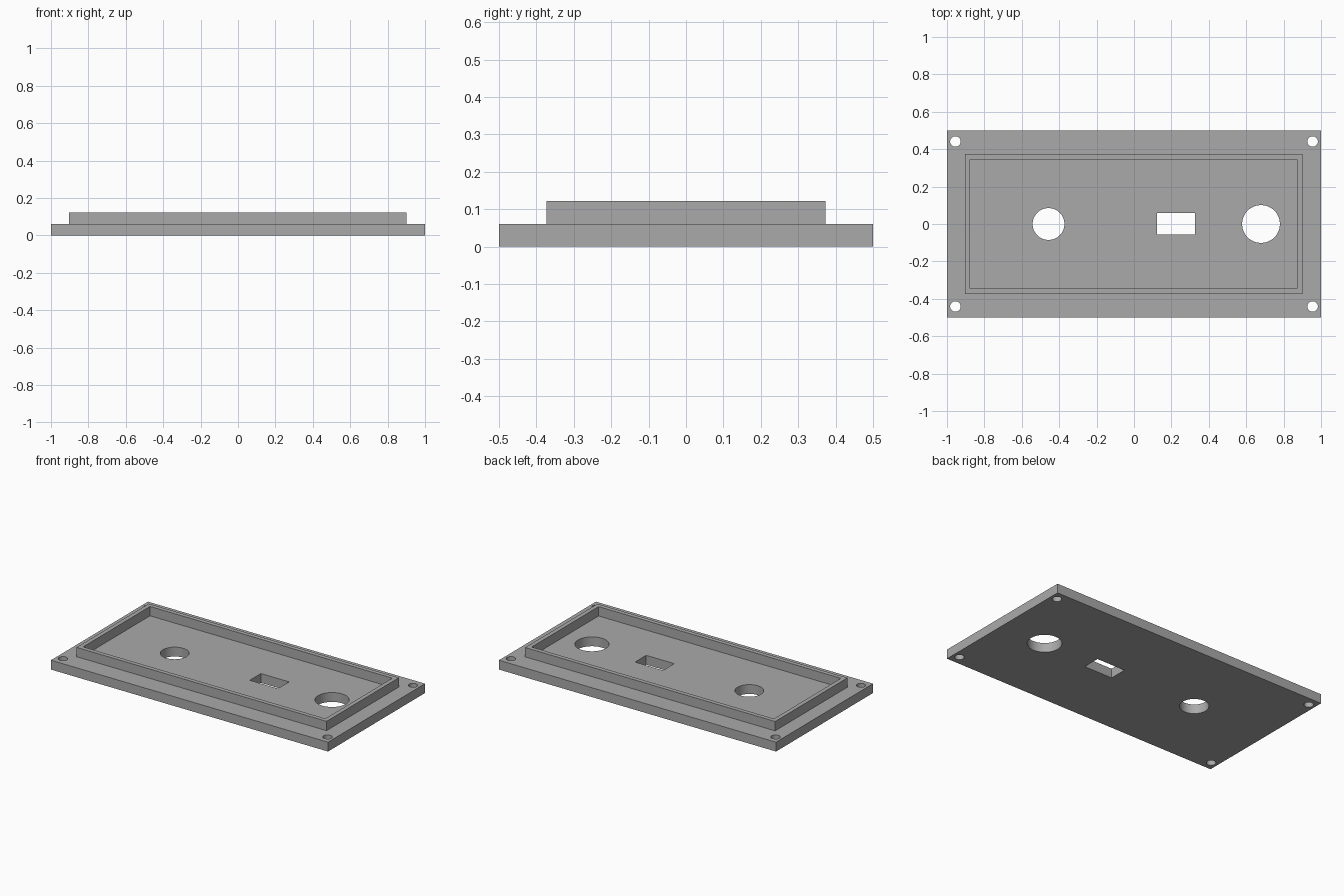
import bpy
import math

if "Cube" in bpy.data.objects:
    bpy.data.objects.remove(bpy.data.objects["Cube"], do_unlink=True)

PLATE_TOP = 0.061
RIM_TOP = 0.122

grey = bpy.data.materials.new("plain_grey")
grey.use_nodes = True
colour = (0.40, 0.40, 0.40, 1)
grey.diffuse_color = colour
grey.node_tree.nodes["Principled BSDF"].inputs["Base Color"].default_value = colour


def box(name, size_x, size_y, z0, z1, x=0, y=0):
    bpy.ops.mesh.primitive_cube_add(size=1, location=(x, y, (z0 + z1) / 2))
    ob = bpy.context.object
    ob.name = name
    ob.scale = (size_x, size_y, z1 - z0)
    bpy.ops.object.transform_apply(location=False, rotation=False, scale=True)
    ob.data.materials.append(grey)
    return ob


def drill(name, radius, x, y=0):
    bpy.ops.mesh.primitive_cylinder_add(vertices=64, radius=radius, depth=0.5, location=(x, y, 0))
    ob = bpy.context.object
    ob.name = name
    ob.data.materials.append(grey)
    return ob


def cut(target, cutters):
    bpy.ops.object.select_all(action='DESELECT')
    bpy.context.view_layer.objects.active = target
    target.select_set(True)
    for cutter in cutters:
        mod = target.modifiers.new("cut", 'BOOLEAN')
        mod.operation = 'DIFFERENCE'
        mod.solver = 'EXACT'
        mod.object = cutter
        bpy.ops.object.modifier_apply(modifier=mod.name)
        bpy.data.objects.remove(cutter, do_unlink=True)
    bpy.ops.object.shade_smooth_by_angle(angle=math.radians(30))


# Flat mounting plate with a connector slot, two round openings and screw holes
plate = box("base_plate", 2, 1, 0, PLATE_TOP)
cutters = [
    drill("small_opening", 0.085, -0.457),
    drill("large_opening", 0.101, 0.679),
    box("connector_slot", 0.203, 0.115, -0.2, 0.2, 0.225, 0.002),
]
cutters += [drill("screw_hole", 0.028, sx * 0.955, sy * 0.441) for sx in (-1, 1) for sy in (-1, 1)]
cut(plate, cutters)

# Raised locating rim on the plate
rim = box("raised_rim", 1.805, 0.746, PLATE_TOP, RIM_TOP, -0.002)
cut(rim, [box("rim_inside", 1.749, 0.69, -0.2, 0.4, -0.002)])
